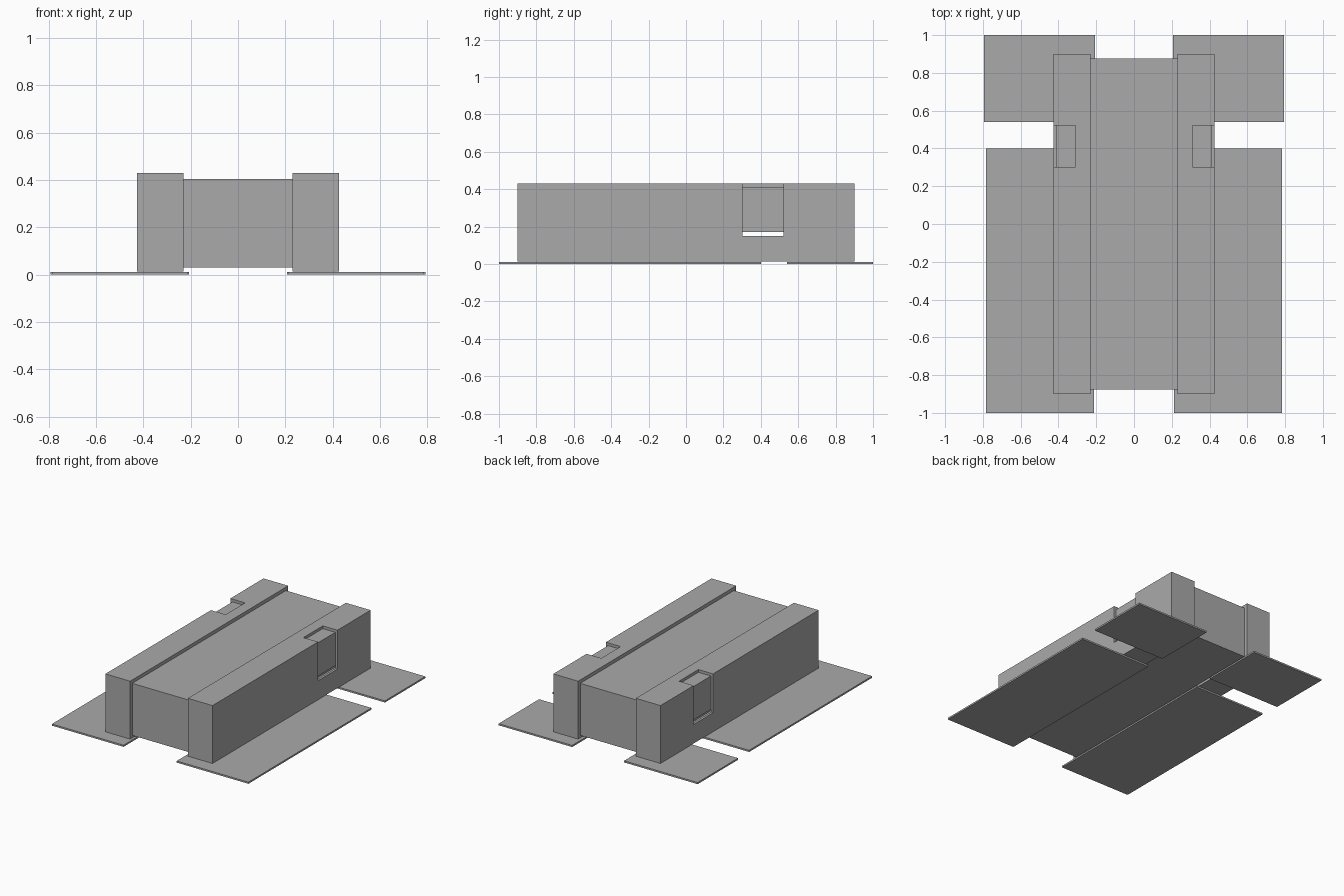
import bpy
import bmesh

cube = bpy.data.objects.get("Cube")
if cube:
    bpy.data.objects.remove(cube, do_unlink=True)

grey = bpy.data.materials.new("plain grey")
grey.use_nodes = True
colour = (0.4, 0.4, 0.4, 1)
grey.diffuse_color = colour
grey.node_tree.nodes["Principled BSDF"].inputs["Base Color"].default_value = colour


def prism(name, profile, y0, y1):
    """Extrude an (x, z) outline along y."""
    bm = bmesh.new()
    face = bm.faces.new([bm.verts.new((x, y0, z)) for x, z in profile])
    result = bmesh.ops.extrude_face_region(bm, geom=[face])
    for v in result["geom"]:
        if isinstance(v, bmesh.types.BMVert):
            v.co.y = y1
    bmesh.ops.recalc_face_normals(bm, faces=bm.faces)
    mesh = bpy.data.meshes.new(name)
    bm.to_mesh(mesh)
    bm.free()
    mesh.materials.append(grey)
    obj = bpy.data.objects.new(name, mesh)
    bpy.context.collection.objects.link(obj)
    return obj


def box(name, x0, x1, y0, y1, z0, z1):
    return prism(name, [(x0, z0), (x1, z0), (x1, z1), (x0, z1)], y0, y1)


def combine(target, other, operation):
    """Apply a boolean and discard the helper."""
    mod = target.modifiers.new("combine", "BOOLEAN")
    mod.operation = operation
    mod.solver = "EXACT"
    mod.object = other
    graph = bpy.context.evaluated_depsgraph_get()
    mesh = bpy.data.meshes.new_from_object(target.evaluated_get(graph))
    target.modifiers.clear()
    target.data = mesh
    bpy.data.objects.remove(other, do_unlink=True)


# Hollow body: low centre block merged with two taller side blocks
body = box("body", -0.3, 0.3, -0.875, 0.875, 0.03, 0.405)
for s in (-1, 1):
    side = box("side_block", s * 0.23, s * 0.427, -0.9, 0.9, 0.013, 0.43)
    combine(body, side, "UNION")

# Shallow recess wrapping over the top outer edge of each side block
recess = [(0.41, 0.15), (0.5, 0.15), (0.5, 0.5), (0.31, 0.5), (0.31, 0.41), (0.41, 0.41)]
for s in (-1, 1):
    cutter = prism("recess_cutter", [(s * x, z) for x, z in recess], 0.302, 0.522)
    combine(body, cutter, "DIFFERENCE")

# Open slot along the bottom of each recess
bm = bmesh.new()
bm.from_mesh(body.data)


def recess_faces():
    return [f for f in bm.faces if all(abs(abs(v.co.x) - 0.41) < 0.002 for v in f.verts)]


panels = recess_faces()
geom = panels + list({e for f in panels for e in f.edges}) + list({v for f in panels for v in f.verts})
bmesh.ops.bisect_plane(bm, geom=geom, plane_co=(0, 0, 0.17), plane_no=(0, 0, 1))
slots = [f for f in recess_faces() if f.calc_center_median().z < 0.17]
bmesh.ops.delete(bm, geom=slots, context="FACES")
bm.to_mesh(body.data)
bm.free()

# Thin ground plates: a long one in front and a short one behind on each side
for label, s in (("right", -1), ("left", 1)):
    box(label + "_long_plate", s * 0.212, s * 0.783, -1, 0.4, 0, 0.012)
    box(label + "_short_plate", s * 0.207, s * 0.793, 0.54, 1, 0, 0.012)
